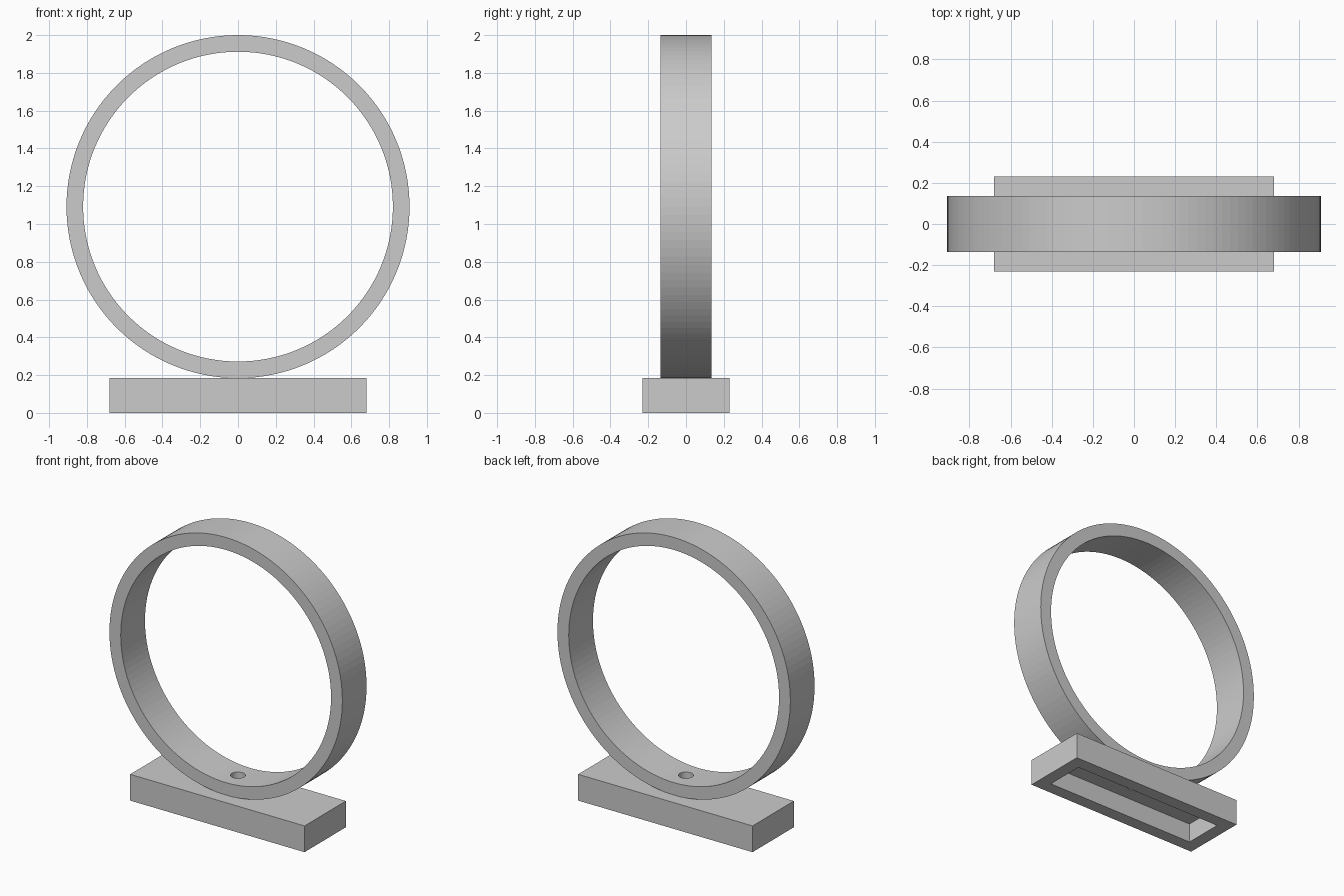
import bpy, bmesh, math

if "Cube" in bpy.data.objects:
    bpy.data.objects.remove(bpy.data.objects["Cube"])

RING_Z, R_OUT, R_IN, HALF_W = 1.092, 0.908, 0.82, 0.135


def finish(name, bm):
    bmesh.ops.recalc_face_normals(bm, faces=bm.faces)
    mesh = bpy.data.meshes.new(name)
    bm.to_mesh(mesh)
    bm.free()
    obj = bpy.data.objects.new(name, mesh)
    bpy.context.collection.objects.link(obj)
    return obj


def box(name, size, center):
    bm = bmesh.new()
    bmesh.ops.create_cube(bm, size=1)
    bmesh.ops.scale(bm, vec=size, verts=bm.verts)
    bmesh.ops.translate(bm, vec=center, verts=bm.verts)
    return finish(name, bm)


def cut(obj, cutter):
    mod = obj.modifiers.new("cut_" + cutter.name, "BOOLEAN")
    mod.operation = "DIFFERENCE"
    mod.solver = "EXACT"
    mod.object = cutter
    cutter.hide_render = True
    cutter.hide_viewport = True


# Upright ring: rectangular section swept around the y axis
bm = bmesh.new()
n = 128
loops = []
for i in range(n):
    a = 2 * math.pi * i / n
    loops.append([bm.verts.new((r * math.sin(a), y, RING_Z + r * math.cos(a)))
                  for r, y in ((R_OUT, -HALF_W), (R_OUT, HALF_W),
                               (R_IN, HALF_W), (R_IN, -HALF_W))])
for i in range(n):
    p, q = loops[i], loops[(i + 1) % n]
    for k in range(4):
        m = (k + 1) % 4
        bm.faces.new((p[k], p[m], q[m], q[k]))
ring = finish("ring", bm)

# Base block, hollow underneath
base = box("base", (1.36, 0.46, 0.185), (0, 0, 0.0925))
cavity = box("cavity_cutter", (1.18, 0.28, 0.235), (0, 0, 0.0175))

# Cable hole through the ring and the base top
bm = bmesh.new()
bmesh.ops.create_cone(bm, cap_ends=True, segments=32, radius1=0.048,
                      radius2=0.048, depth=0.4)
bmesh.ops.translate(bm, vec=(0, 0, 0.2), verts=bm.verts)
hole = finish("hole_cutter", bm)

cut(base, cavity)
cut(base, hole)
cut(ring, hole)
